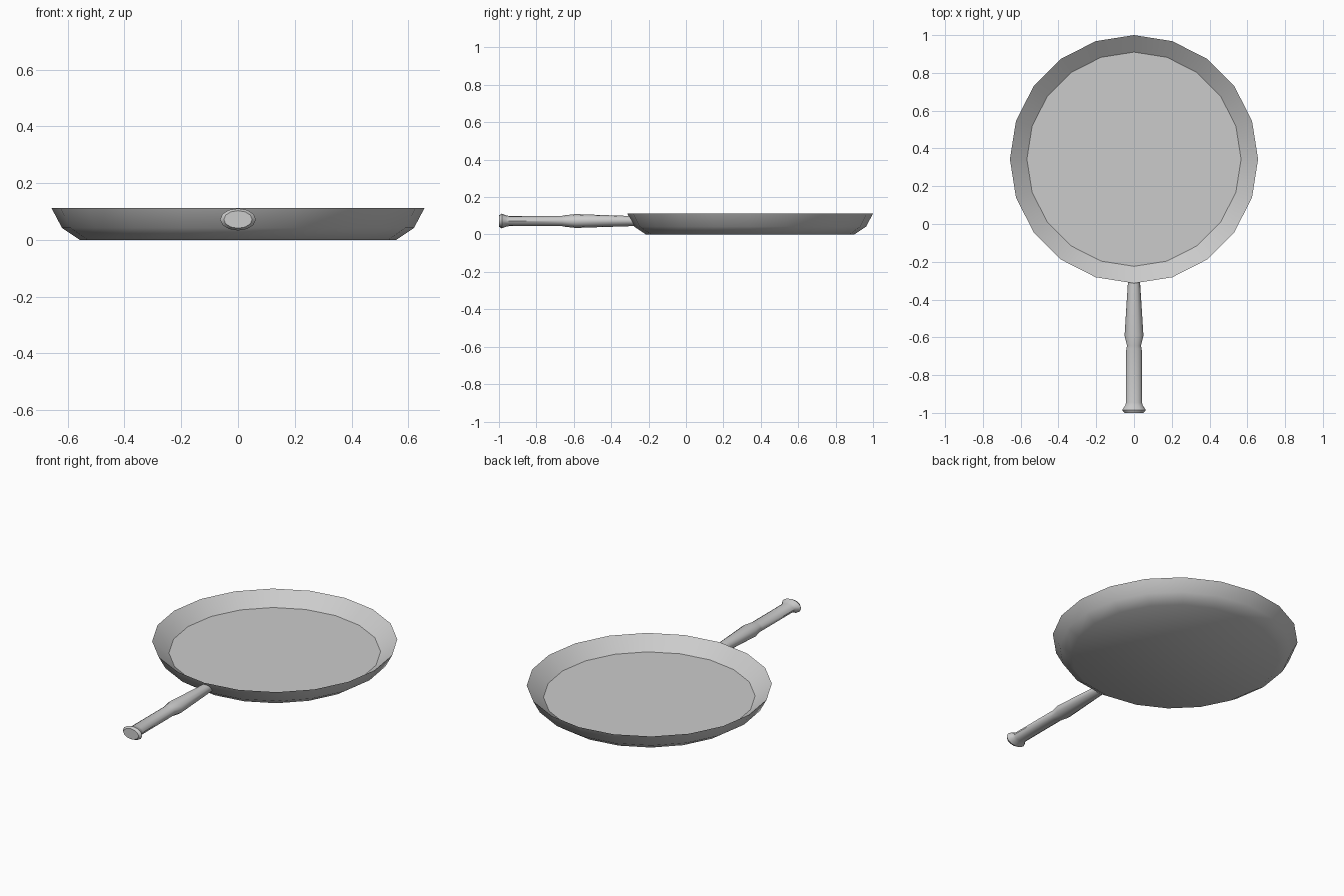
import bpy
import bmesh
from math import cos, sin, tau, radians

cube = bpy.data.objects.get("Cube")
if cube:
    bpy.data.objects.remove(cube)

metal = bpy.data.materials.new("plain grey metal")
metal.use_nodes = True
grey = (0.6, 0.6, 0.6, 1)
metal.diffuse_color = grey
metal.node_tree.nodes["Principled BSDF"].inputs["Base Color"].default_value = grey


def loft(name, rings, angle):
    """Skin a list of equal-length point rings and cap both ends."""
    bm = bmesh.new()
    loops = [[bm.verts.new(p) for p in ring] for ring in rings]
    n = len(loops[0])
    for a, b in zip(loops, loops[1:]):
        for i in range(n):
            j = (i + 1) % n
            bm.faces.new((a[i], a[j], b[j], b[i]))
    bm.faces.new(loops[0])
    bm.faces.new(loops[-1])
    bmesh.ops.recalc_face_normals(bm, faces=bm.faces)
    mesh = bpy.data.meshes.new(name)
    bm.to_mesh(mesh)
    bm.free()
    mesh.materials.append(metal)
    obj = bpy.data.objects.new(name, mesh)
    bpy.context.collection.objects.link(obj)
    bpy.ops.object.select_all(action='DESELECT')
    obj.select_set(True)
    bpy.context.view_layer.objects.active = obj
    bpy.ops.object.shade_smooth_by_angle(angle=radians(angle))
    return obj


# Pan body: base, bulging outer wall, knife-edge rim, inner wall, raised floor
PAN_Y, SIDES = 0.343, 20
pan_profile = [(0.557, 0), (0.62, 0.042), (0.657, 0.112), (0.567, 0.042)]
loft("pan_body", [[(r * cos(tau * i / SIDES), PAN_Y + r * sin(tau * i / SIDES), z)
                   for i in range(SIDES)] for r, z in pan_profile], 35)

# Handle: oval sections as (y, half width, half height, slant against the wall)
HANDLE_Z, HANDLE_SIDES = 0.072, 12
sections = [(-0.289, 0.031, 0.027, -0.54), (-0.59, 0.05, 0.037, 0),
            (-0.645, 0.037, 0.031, 0), (-0.66, 0.041, 0.028, 0),
            (-0.945, 0.042, 0.027, 0), (-0.96, 0.046, 0.03, 0),
            (-0.985, 0.063, 0.039, 0), (-1.0, 0.05, 0.031, 0)]
rings = []
for y, w, h, slant in sections:
    ring = []
    for i in range(HANDLE_SIDES):
        dz = h * sin(tau * i / HANDLE_SIDES)
        ring.append((w * cos(tau * i / HANDLE_SIDES), y + slant * dz, HANDLE_Z + dz))
    rings.append(ring)
loft("handle", rings, 40)
